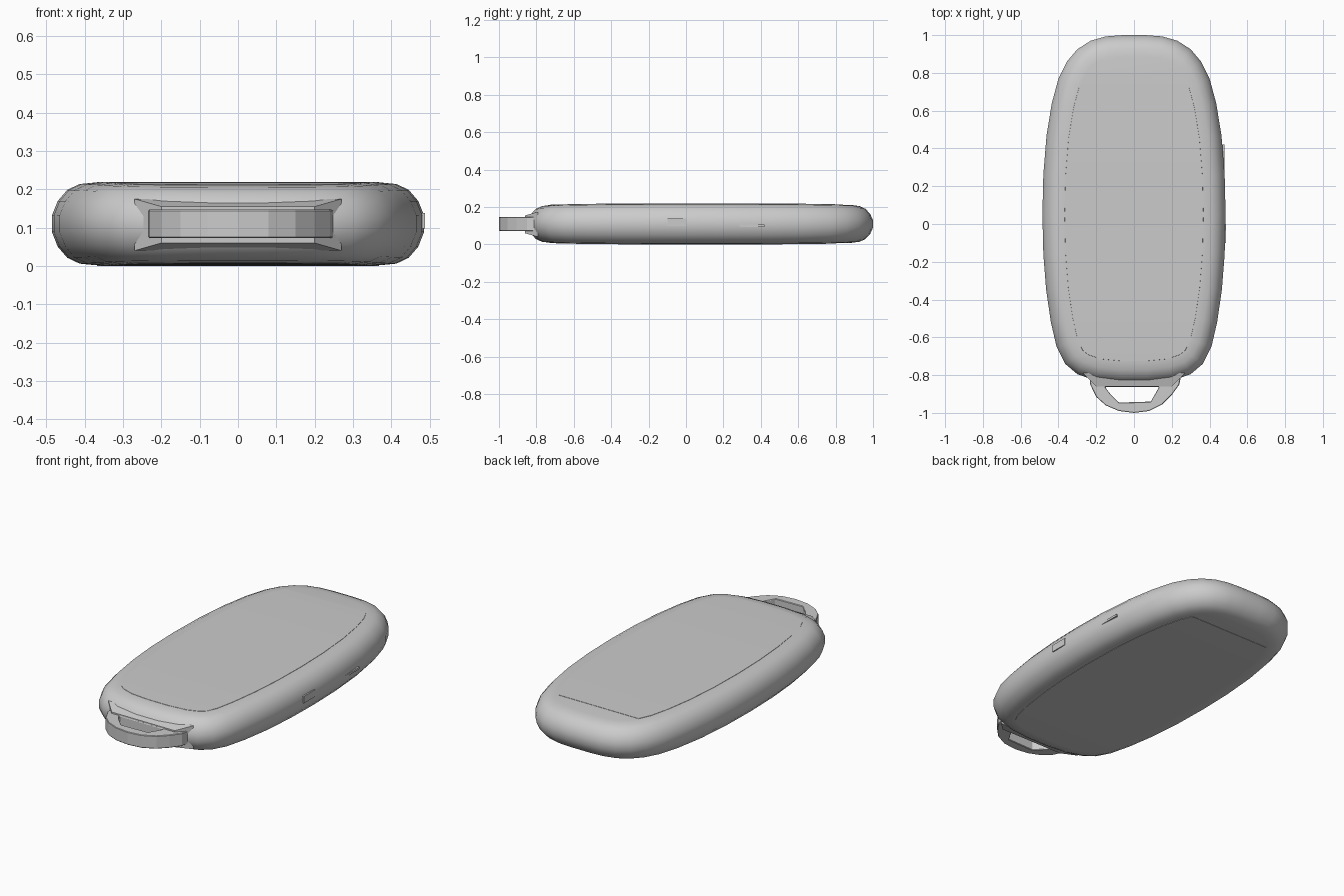
import bpy, bmesh, math
from mathutils import Vector

if "Cube" in bpy.data.objects:
    bpy.data.objects.remove(bpy.data.objects["Cube"])

# Right half of the body outline, back to front
HALF = [(0.06, 1.0), (0.15, 0.993), (0.23, 0.97), (0.30, 0.925), (0.355, 0.86),
        (0.40, 0.77), (0.435, 0.64), (0.463, 0.47), (0.48, 0.26), (0.485, 0.05),
        (0.48, -0.16), (0.465, -0.35), (0.44, -0.52), (0.41, -0.65), (0.365, -0.74),
        (0.30, -0.795), (0.20, -0.83), (0.07, -0.843)]
MID = 0.11


def half_height(y):
    return 0.108 - 0.012 * abs((y - 0.08) / 0.92) ** 4


def inset(d):
    pts = [Vector(p) for p in HALF]
    ext = [Vector((-HALF[0][0], HALF[0][1]))] + pts + [Vector((-HALF[-1][0], HALF[-1][1]))]
    out = []
    for i, p in enumerate(pts):
        t = (ext[i + 2] - ext[i]).normalized()
        out.append(p + Vector((t.y, -t.x)) * d)
    return out


def finish(bm, name, angle=None):
    bmesh.ops.recalc_face_normals(bm, faces=bm.faces)
    me = bpy.data.meshes.new(name)
    bm.to_mesh(me)
    bm.free()
    ob = bpy.data.objects.new(name, me)
    bpy.context.collection.objects.link(ob)
    if angle:
        bpy.ops.object.select_all(action='DESELECT')
        bpy.context.view_layer.objects.active = ob
        ob.select_set(True)
        bpy.ops.object.shade_smooth_by_angle(angle=math.radians(angle))
    return ob


def shell(name, levels, keep=lambda p: True, lift=0.0):
    """Loft mirrored outlines; caps are strips of quads across the width."""
    bm = bmesh.new()
    loops = []
    for d, t in levels:
        half = [p for p in inset(d) if keep(p)]
        right = [bm.verts.new((p.x, p.y, MID + t * half_height(p.y) + math.copysign(lift, t))) for p in half]
        left = [bm.verts.new((-v.co.x, v.co.y, v.co.z)) for v in right]
        loops.append((right, left))
    rings = [r + l[::-1] for r, l in loops]
    n = len(rings[0])
    for a, b in zip(rings, rings[1:]):
        for i in range(n):
            j = (i + 1) % n
            bm.faces.new((a[i], a[j], b[j], b[i]))
    for r, l in (loops[0], loops[-1]):
        for i in range(len(r) - 1):
            bm.faces.new((r[i], r[i + 1], l[i + 1], l[i]))
    return finish(bm, name, 30)


# Pillow-edged body
PROFILE = [(0.115, 1), (0.072, 0.96), (0.04, 0.82), (0.015, 0.55), (0.0, 0.2)]
shell("body", PROFILE + [(d, -t) for d, t in reversed(PROFILE)])

# Thin face panels, front and back covers
for name, s in (("top_panel", 1), ("bottom_panel", -1)):
    shell(name, [(0.118, s), (0.117, s * 0.97)], lambda p: -0.74 < p.y < 0.80, 0.0015)


# Lanyard loop, open in the middle
def ring_prism(name, outer, inner, z0, z1, bevel):
    bm = bmesh.new()
    c = [[bm.verts.new((x, y, z)) for x, y in pts] for z in (z0, z1) for pts in (outer, inner)]
    n = len(outer)
    for i in range(n):
        j = (i + 1) % n
        for a, b in ((0, 1), (1, 3), (3, 2), (2, 0)):
            bm.faces.new((c[a][i], c[a][j], c[b][j], c[b][i]))
    ob = finish(bm, name)
    m = ob.modifiers.new("bevel", 'BEVEL')
    m.width, m.segments, m.limit_method = bevel, 1, 'ANGLE'
    return ob


outer = [(-0.235, -0.80), (-0.232, -0.85), (-0.20, -0.915), (-0.15, -0.96), (-0.08, -0.99),
         (0.08, -0.99), (0.15, -0.955), (0.20, -0.905), (0.24, -0.85), (0.25, -0.80)]
outer[5:5] = [(0.0, -1.0)]
inner = [(-0.15, -0.862), (-0.15, -0.868), (-0.125, -0.90), (-0.10, -0.925), (-0.08, -0.945),
         (0.0, -0.943), (0.09, -0.94), (0.10, -0.92), (0.115, -0.895), (0.13, -0.867), (0.13, -0.862)]
ring_prism("lanyard_loop", outer, inner, 0.073, 0.147, 0.012)


def tapered_block(name, back, front):
    bm = bmesh.new()
    quads = []
    for w, y, z0, z1 in (back, front):
        quads.append([bm.verts.new(p) for p in ((-w, y, z0), (w, y, z0), (w, y, z1), (-w, y, z1))])
    a, b = quads
    bm.faces.new(a)
    bm.faces.new(b)
    for i in range(4):
        j = (i + 1) % 4
        bm.faces.new((a[i], a[j], b[j], b[i]))
    return finish(bm, name)


# Flared collar joining the loop to the body
tapered_block("loop_collar", (0.27, -0.79, 0.04, 0.175), (0.20, -0.86, 0.06, 0.155))

# Side button and slot cover on the right edge
for name, y, sy, z, sz, x in (("side_button", -0.05, 0.10, 0.118, 0.04, 0.478),
                              ("side_slot", 0.35, 0.14, 0.10, 0.012, 0.468)):
    bpy.ops.mesh.primitive_cube_add(size=1, location=(x, y, z))
    ob = bpy.context.object
    ob.name = name
    ob.scale = (0.02, sy, sz)
